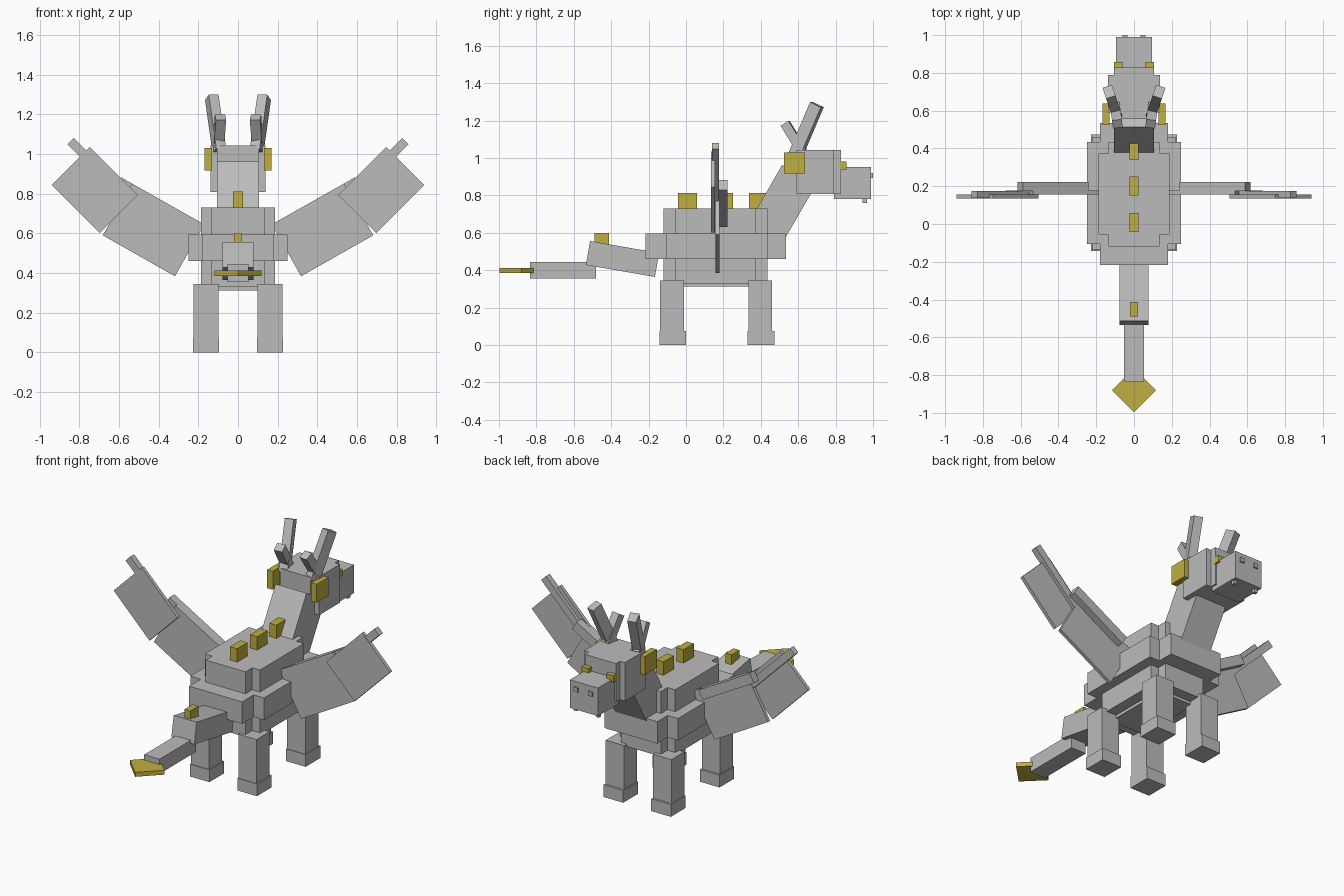
import bpy, bmesh
from math import radians
from mathutils import Matrix, Vector

cube = bpy.data.objects.get("Cube")
if cube:
    bpy.data.objects.remove(cube, do_unlink=True)


def material(name, rgb):
    m = bpy.data.materials.new(name)
    m.use_nodes = True
    m.diffuse_color = (*rgb, 1)
    m.node_tree.nodes["Principled BSDF"].inputs["Base Color"].default_value = (*rgb, 1)
    return m


GREY = material("light grey", (0.5, 0.5, 0.5))
GOLD = material("gold", (0.53, 0.43, 0.05))


def finish(name, bm, mat):
    bmesh.ops.recalc_face_normals(bm, faces=bm.faces)
    mesh = bpy.data.meshes.new(name)
    bm.to_mesh(mesh)
    bm.free()
    mesh.materials.append(mat)
    obj = bpy.data.objects.new(name, mesh)
    bpy.context.collection.objects.link(obj)


def box(name, xs, ys, zs, mat=GREY, place=Matrix(), side=1):
    """Box between the given ranges, then placed and mirrored to a side."""
    lo, hi = Vector((xs[0], ys[0], zs[0])), Vector((xs[1], ys[1], zs[1]))
    bm = bmesh.new()
    bmesh.ops.create_cube(bm, size=1)
    mid = Matrix.Translation((lo + hi) / 2) @ Matrix.Diagonal((*(hi - lo), 1))
    bm.transform(Matrix.Diagonal((side, 1, 1, 1)) @ place @ mid)
    finish(name, bm, mat)


def beam(name, a, b, width, depth, side=1):
    """Square-ended bar from point a to point b."""
    a, b = Vector(a), Vector(b)
    turn = (b - a).to_track_quat('Z', 'Y').to_matrix().to_4x4()
    box(name, (-width / 2, width / 2), (-depth / 2, depth / 2), (0, (b - a).length),
        GREY, Matrix.Translation(a) @ turn, side)


def plus_block(name, wide, narrow, long_y, short_y, zs):
    """Block with notched corners, extruded from a plus-shaped plan."""
    (f, b), (sf, sb) = long_y, short_y
    half = [(narrow, f), (narrow, sf), (wide, sf), (wide, sb), (narrow, sb), (narrow, b)]
    plan = half + [(-x, y) for x, y in reversed(half)]
    bm = bmesh.new()
    face = bm.faces.new([bm.verts.new((x, y, zs[0])) for x, y in plan])
    up = bmesh.ops.extrude_face_region(bm, geom=[face])["geom"]
    bmesh.ops.translate(bm, verts=[v for v in up if isinstance(v, bmesh.types.BMVert)],
                        vec=(0, 0, zs[1] - zs[0]))
    finish(name, bm, GREY)


# Body layers
plus_block("body_top", 0.187, 0.135, (-0.12, 0.435), (-0.055, 0.372), (0.595, 0.73))
plus_block("body_middle", 0.25, 0.18, (-0.217, 0.535), (-0.105, 0.435), (0.46, 0.595))
plus_block("body_lower", 0.187, 0.135, (-0.12, 0.435), (-0.055, 0.372), (0.33, 0.46))
box("belly", (-0.12, 0.12), (-0.055, 0.37), (0.312, 0.33))

# Neck and head
beam("neck", (0.42, 0.59, 0)[2:] + (0.42, 0.59), (0, 0.605, 0.91), 0.21, 0.21)
plus_block("head", 0.138, 0.105, (0.555, 0.828), (0.59, 0.79), (0.807, 1.043))
box("snout", (-0.095, 0.095), (0.79, 0.99), (0.78, 0.952))

# Tail with a diamond fin at the end
beam("tail_base", (0, -0.155, 0.428), (0, -0.524, 0.492), 0.156, 0.13)
box("tail_end", (-0.052, 0.052), (-0.835, -0.48), (0.355, 0.445))
box("tail_fin", (-0.083, 0.083), (-0.083, 0.083), (0.385, 0.412), GOLD,
    Matrix.Translation((0, -0.88, 0)) @ Matrix.Rotation(radians(45), 4, 'Z'))

# Back spines
for i, y in enumerate((-0.042, 0.152, 0.338)):
    box(f"back_spine_{i + 1}", (-0.024, 0.024), (y, y + 0.1), (0.72, 0.812), GOLD)
box("tail_spine", (-0.02, 0.02), (-0.49, -0.413), (0.52, 0.6), GOLD)

for label, side in (("left", 1), ("right", -1)):
    # Legs and feet
    for end, y in (("front", 0.33), ("back", -0.142)):
        box(f"{label}_{end}_leg", (0.099, 0.223), (y + 0.004, y + 0.13), (0.04, 0.345), side=side)
        box(f"{label}_{end}_foot", (0.095, 0.228), (y, y + 0.143), (0, 0.075), side=side)

    # Face details
    box(f"{label}_eye", (0.06, 0.107), (0.82, 0.858), (0.938, 0.98), GOLD, side=side)
    box(f"{label}_cheek_frill", (0.13, 0.168), (0.523, 0.637), (0.917, 1.03), GOLD, side=side)
    box(f"{label}_nostril", (0.035, 0.062), (0.985, 1.0), (0.893, 0.92), side=side)
    box(f"{label}_fang", (0.065, 0.085), (0.945, 0.967), (0.758, 0.79), side=side)

    # Antlers
    beam(f"{label}_antler", (0.094, 0.585, 1.015), (0.132, 0.70, 1.285), 0.052, 0.066, side)
    beam(f"{label}_antler_branch", (0.1, 0.623, 1.035), (0.088, 0.53, 1.185), 0.052, 0.05, side)

    # Wings: each section hangs from the corner of its slanted upper edge
    inner = Matrix.Translation((0.17, 0, 0.645)) @ Matrix.Rotation(radians(-29.5), 4, 'Y')
    outer = Matrix.Translation((0.505, 0, 0.793)) @ Matrix.Rotation(radians(-45), 4, 'Y')
    box(f"{label}_inner_wing", (0, 0.418), (0.157, 0.178), (-0.3, 0), GREY, inner, side)
    box(f"{label}_inner_wing_bone", (0.08, 0.48), (0.174, 0.222), (-0.06, 0), GREY, inner, side)
    box(f"{label}_outer_wing", (0, 0.343), (0.135, 0.156), (-0.27, 0), GREY, outer, side)
    box(f"{label}_outer_wing_bone", (0.03, 0.432), (0.138, 0.176), (-0.07, -0.025), GREY, outer, side)
